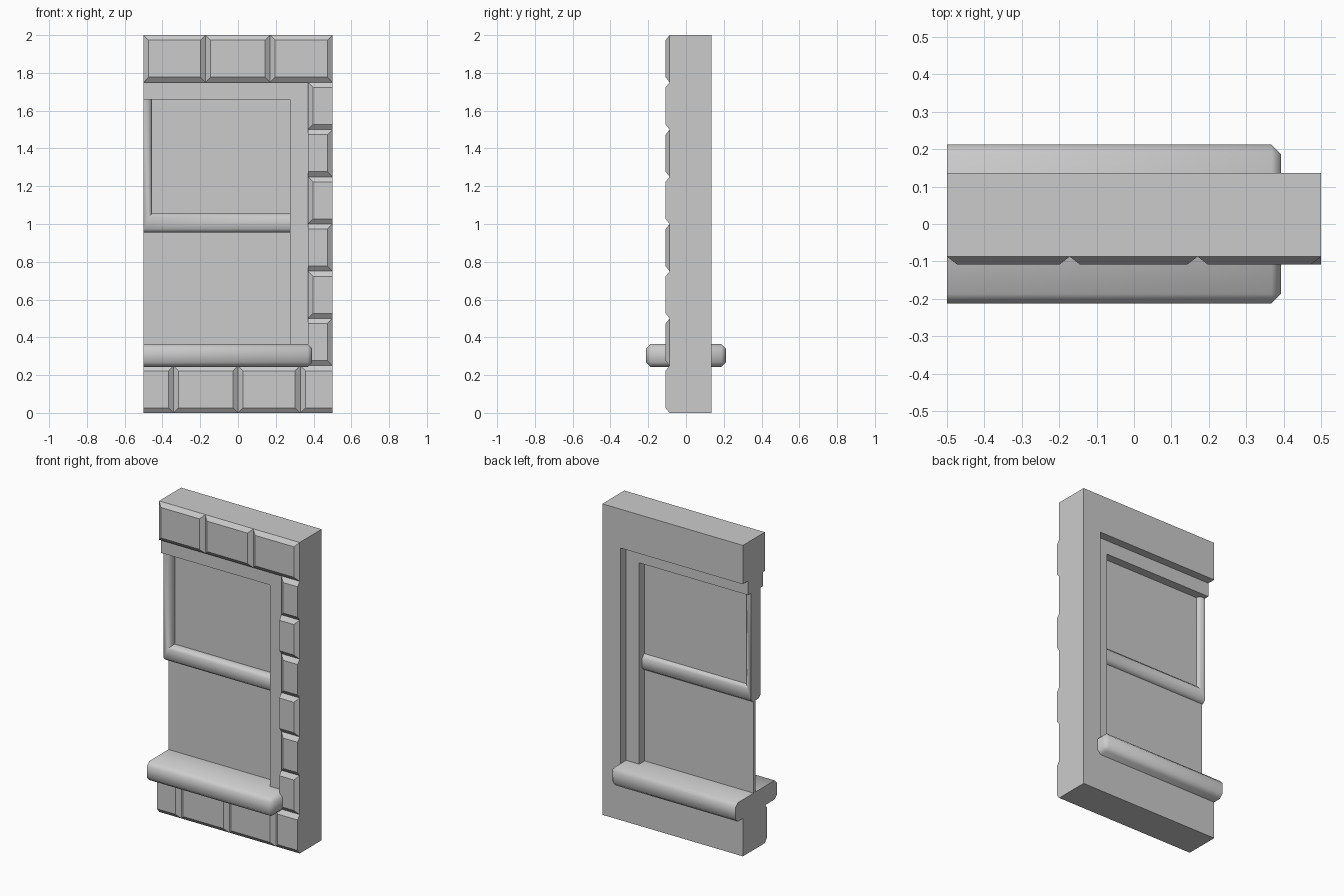
import bpy
import bmesh
import math

default = bpy.data.objects.get("Cube")
if default:
    bpy.data.objects.remove(default, do_unlink=True)

stone = bpy.data.materials.new("stone_grey")
stone.use_nodes = True
GREY = (0.6, 0.6, 0.6, 1)
stone.diffuse_color = GREY
stone.node_tree.nodes["Principled BSDF"].inputs["Base Color"].default_value = GREY

CUT = -0.5            # flat end where the module meets its mirrored half
WALL_FRONT, WALL_BACK = -0.087, 0.136
BRICK_FRONT = -0.108
JAMB, INNER = 0.37, 0.275
CHAMFER = 0.027


def finish(name, bm, smooth=False):
    bmesh.ops.recalc_face_normals(bm, faces=bm.faces)
    mesh = bpy.data.meshes.new(name)
    bm.to_mesh(mesh)
    bm.free()
    mesh.materials.append(stone)
    obj = bpy.data.objects.new(name, mesh)
    bpy.context.collection.objects.link(obj)
    if smooth:
        bpy.ops.object.select_all(action='DESELECT')
        obj.select_set(True)
        bpy.context.view_layer.objects.active = obj
        bpy.ops.object.shade_smooth_by_angle(angle=math.radians(50))
    return obj


def prism(name, outline, y0, y1, bevel=0, rule=None):
    """Extrude an x-z outline from y0 to y1, bevelling edges chosen by rule."""
    bm = bmesh.new()
    face = bm.faces.new([bm.verts.new((x, y0, z)) for x, z in outline])
    ext = bmesh.ops.extrude_face_region(bm, geom=[face])
    # keep the starting cap so the solid is closed
    moved = [g for g in ext["geom"] if isinstance(g, bmesh.types.BMVert)]
    bmesh.ops.translate(bm, vec=(0, y1 - y0, 0), verts=moved)
    if len(bm.faces) < len(outline) + 2:
        bm.faces.new([v for v in bm.verts if v not in moved])
    bmesh.ops.recalc_face_normals(bm, faces=bm.faces)
    if bevel:
        edges = [e for e in bm.edges if rule(e.verts[0].co, e.verts[1].co)]
        bmesh.ops.bevel(bm, geom=edges, offset=bevel, segments=1,
                        profile=0.5, affect='EDGES')
    return finish(name, bm, smooth=bevel > 0)


def rect(x0, x1, z0, z1):
    return [(x0, z0), (x1, z0), (x1, z1), (x0, z1)]


def brick(name, x0, x1, z0, z1, left=True, right=True):
    """Raised block with chamfered edges; left/right sides may stay square."""
    c = CHAMFER
    base = rect(x0, x1, z0, z1)
    top = rect(x0 + c * left, x1 - c * right, z0 + c, z1 - c)
    bm = bmesh.new()
    b = [bm.verts.new((x, WALL_FRONT, z)) for x, z in base]
    t = [bm.verts.new((x, BRICK_FRONT, z)) for x, z in top]
    bm.faces.new(t)
    bm.faces.new(b)
    for i in range(4):
        j = (i + 1) % 4
        bm.faces.new((b[i], b[j], t[j], t[i]))
    finish(name, bm)


# Wall with the window opening
prism("wall", [(CUT, 0), (0.5, 0), (0.5, 2), (CUT, 2), (CUT, 1.75),
               (JAMB, 1.75), (JAMB, 0.25), (CUT, 0.25)], WALL_FRONT, WALL_BACK)

# Lintel bricks
xs = [CUT, -0.172, 0.17, 0.5]
for i in range(3):
    brick(f"lintel_brick_{i + 1}", xs[i], xs[i + 1], 1.75, 2)

# Base bricks, square where they run off the ends
xs = [CUT, -0.342, 0, 0.33, 0.5]
for i in range(4):
    brick(f"base_brick_{i + 1}", xs[i], xs[i + 1], 0, 0.25,
          left=i > 0, right=i < 3)

# Jamb bricks, chamfered on alternating sides
for i in range(6):
    z = 0.25 * (i + 1)
    brick(f"jamb_brick_{i + 1}", JAMB, 0.5, z, z + 0.25,
          left=i % 2 == 1, right=i % 2 == 0)

# Window frame
prism("window_frame", [(INNER, 0.3), (JAMB, 0.3), (JAMB, 1.75), (CUT, 1.75),
                       (CUT, 1.66), (INNER, 1.66)], -0.07, 0.083)

# Panes as one thin sheet
prism("window_pane", rect(CUT, INNER, 0.3, 1.66), 0.008, 0.027)


# Upper sash: centre bar and bottom rail
def sash_edge(a, b):
    if abs(a.y - b.y) > 0.001:
        return False
    mx, mz = (a.x + b.x) / 2, (a.z + b.z) / 2
    on_end = abs(mx - CUT) < 0.001 or abs(mx - INNER) < 0.001
    return not on_end and mz < 1.65


prism("window_sash", [(CUT, 0.955), (INNER, 0.955), (INNER, 1.055),
                      (-0.455, 1.055), (-0.455, 1.66), (CUT, 1.66)],
      -0.042, 0.052, 0.018, sash_edge)

# Sill running through the wall
prism("window_sill", rect(CUT, 0.393, 0.243, 0.365), -0.212, 0.212, 0.025,
      lambda a, b: not (abs(a.x - CUT) < 0.001 and abs(b.x - CUT) < 0.001))
